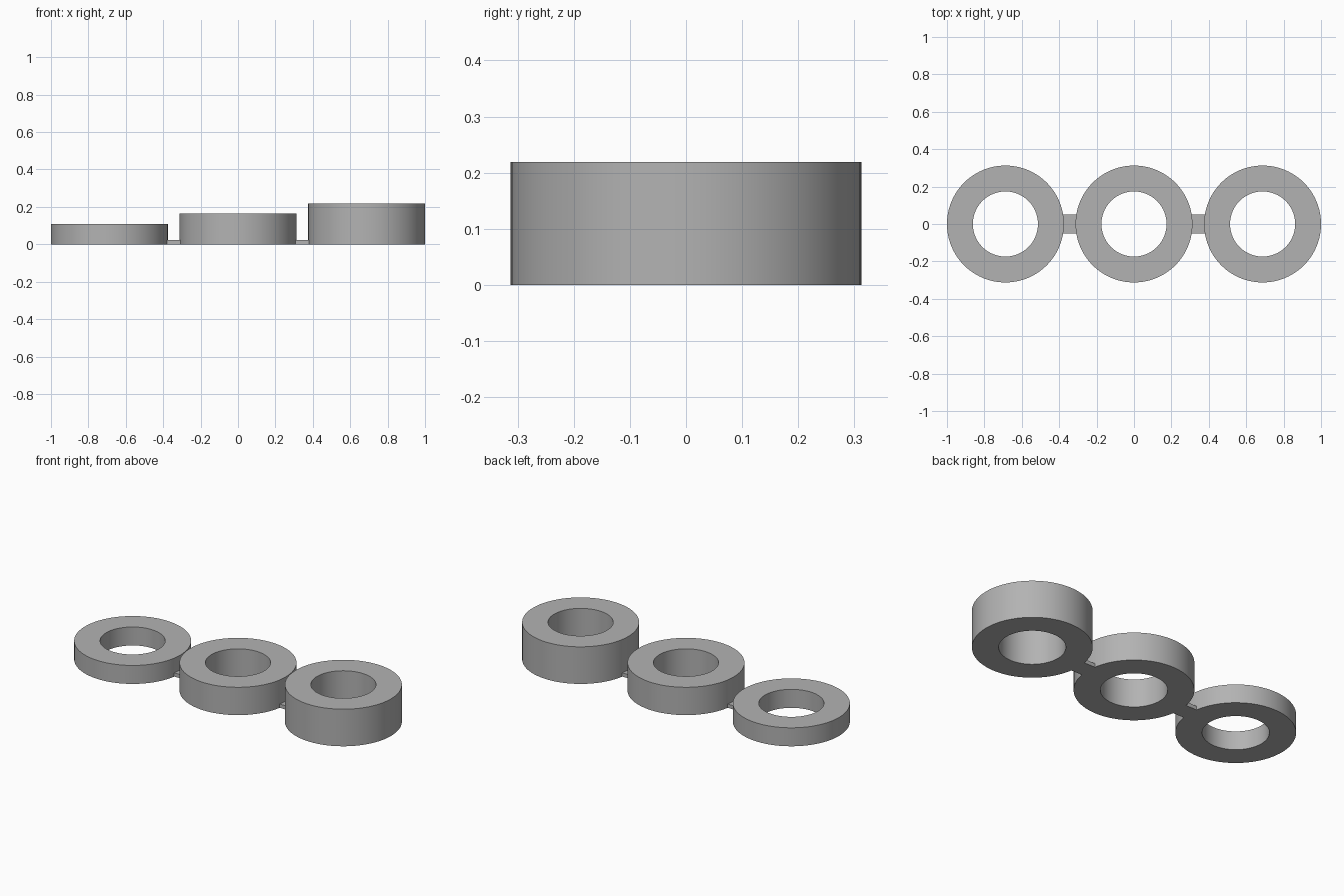
import bpy
import bmesh
import math

cube = bpy.data.objects.get("Cube")
if cube:
    bpy.data.objects.remove(cube, do_unlink=True)

OUTER, INNER, SPACING = 0.3125, 0.174, 0.6875
SIDES = 96

grey = bpy.data.materials.new("plain_grey")
grey.use_nodes = True
colour = (0.45, 0.45, 0.45, 1)
grey.diffuse_color = colour
grey.node_tree.nodes["Principled BSDF"].inputs["Base Color"].default_value = colour


def add_object(name, bm, location):
    bmesh.ops.recalc_face_normals(bm, faces=bm.faces)
    mesh = bpy.data.meshes.new(name)
    bm.to_mesh(mesh)
    bm.free()
    mesh.materials.append(grey)
    obj = bpy.data.objects.new(name, mesh)
    obj.location = location
    bpy.context.collection.objects.link(obj)
    return obj


def ring(name, x, height):
    # Rectangular wall section swept round the upright axis
    bm = bmesh.new()
    section = [(INNER, 0), (OUTER, 0), (OUTER, height), (INNER, height)]
    loops = []
    for i in range(SIDES):
        a = math.tau * i / SIDES
        loops.append([bm.verts.new((r * math.cos(a), r * math.sin(a), z))
                      for r, z in section])
    for i, here in enumerate(loops):
        there = loops[(i + 1) % SIDES]
        for j in range(4):
            k = (j + 1) % 4
            bm.faces.new((here[j], there[j], there[k], here[k]))
    obj = add_object(name, bm, (x, 0, 0))
    bpy.ops.object.select_all(action="DESELECT")
    obj.select_set(True)
    bpy.context.view_layer.objects.active = obj
    bpy.ops.object.shade_smooth_by_angle(angle=math.radians(30))


def link_bar(name, x):
    # Thin flat tab whose ends just enter the ring walls
    bm = bmesh.new()
    bmesh.ops.create_cube(bm, size=1)
    bmesh.ops.scale(bm, vec=(0.076, 0.104, 0.022), verts=bm.verts)
    add_object(name, bm, (x, 0, 0.011))


# Three rings rising in height from right to left
ring("low_ring", -SPACING, 0.109)
ring("middle_ring", 0, 0.164)
ring("tall_ring", SPACING, 0.2187)

# Tabs joining neighbouring rings
link_bar("right_link", -SPACING / 2)
link_bar("left_link", SPACING / 2)
